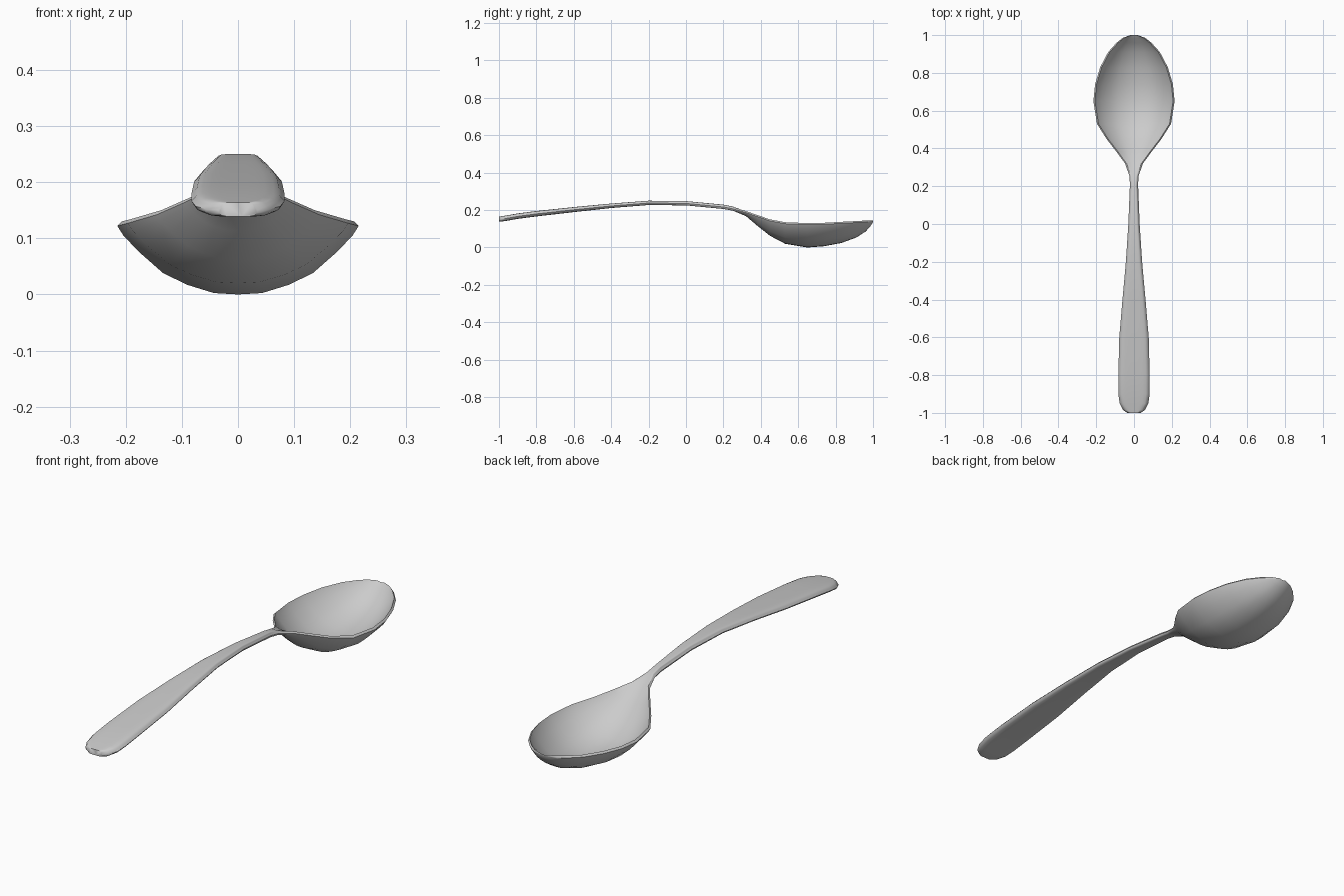
import bpy, bmesh

if "Cube" in bpy.data.objects:
    bpy.data.objects.remove(bpy.data.objects["Cube"])

# Stations along the spoon: y, half width, underside z, inner/top z, rim z
handle = [
    (-1.0, .035, .139, .164), (-.985, .058, .139, .167), (-.95, .076, .144, .173),
    (-.9, .083, .153, .182), (-.8, .083, .166, .195), (-.6, .078, .189, .216),
    (-.4, .061, .211, .235), (-.2, .043, .227, .25), (0, .03, .225, .248),
    (.2, .022, .206, .229), (.25, .023, .197, .219)]
bowl = [
    (.32, .047, .168, .188, .195), (.385, .095, .113, .135, .172),
    (.45, .145, .062, .084, .15), (.53, .196, .02, .036, .135),
    (.65, .215, 0, .014, .13), (.74, .206, .007, .021, .132),
    (.83, .179, .024, .04, .137), (.91, .137, .053, .072, .141),
    (.96, .092, .085, .107, .144), (.985, .06, .112, .132, .145),
    (1.0, .02, .136, .142, .145)]

US = [0, .2, .42, .62, .82, .95, 1]
F_HANDLE = [0, 0, 0, .03, .15, .5, 1]
F_BOWL = [0, .02, .14, .31, .62, .86, 1]


def half_curve(w, z0, z1, shape):
    return [(u * w, z0 + (z1 - z0) * f) for u, f in zip(US, shape)]


def section(w, bot, top, rim, lip, shape):
    """Closed cross-section: underside left to right, then upper side back."""
    lo = half_curve(w, bot, rim - lip, shape)
    hi = half_curve(w - lip, top, rim, shape)
    under = [(-x, z) for x, z in lo[:0:-1]] + lo
    upper = hi[::-1] + [(-x, z) for x, z in hi[1:]]
    return under + upper


# Spoon: one continuous loft through handle, neck and bowl
bm = bmesh.new()
rings = []
for y, w, b, t in handle:
    sec = section(w, b, t, (b + t) / 2 + .005, .006, F_HANDLE)
    rings.append([bm.verts.new((x, y, z)) for x, z in sec])
for y, w, b, t, r in bowl:
    sec = section(w, b, t, r, min(.008, (r - b) * .5), F_BOWL)
    rings.append([bm.verts.new((x, y, z)) for x, z in sec])
n = len(rings[0])
for a, c in zip(rings, rings[1:]):
    for i in range(n):
        j = (i + 1) % n
        bm.faces.new((a[i], a[j], c[j], c[i]))
bm.faces.new(rings[0])
bm.faces.new(rings[-1][::-1])
bmesh.ops.recalc_face_normals(bm, faces=bm.faces)

mesh = bpy.data.meshes.new("spoon")
bm.to_mesh(mesh)
bm.free()
spoon = bpy.data.objects.new("spoon", mesh)
bpy.context.collection.objects.link(spoon)
bpy.context.view_layer.objects.active = spoon
spoon.select_set(True)
bpy.ops.object.shade_smooth_by_angle(angle=0.9)
